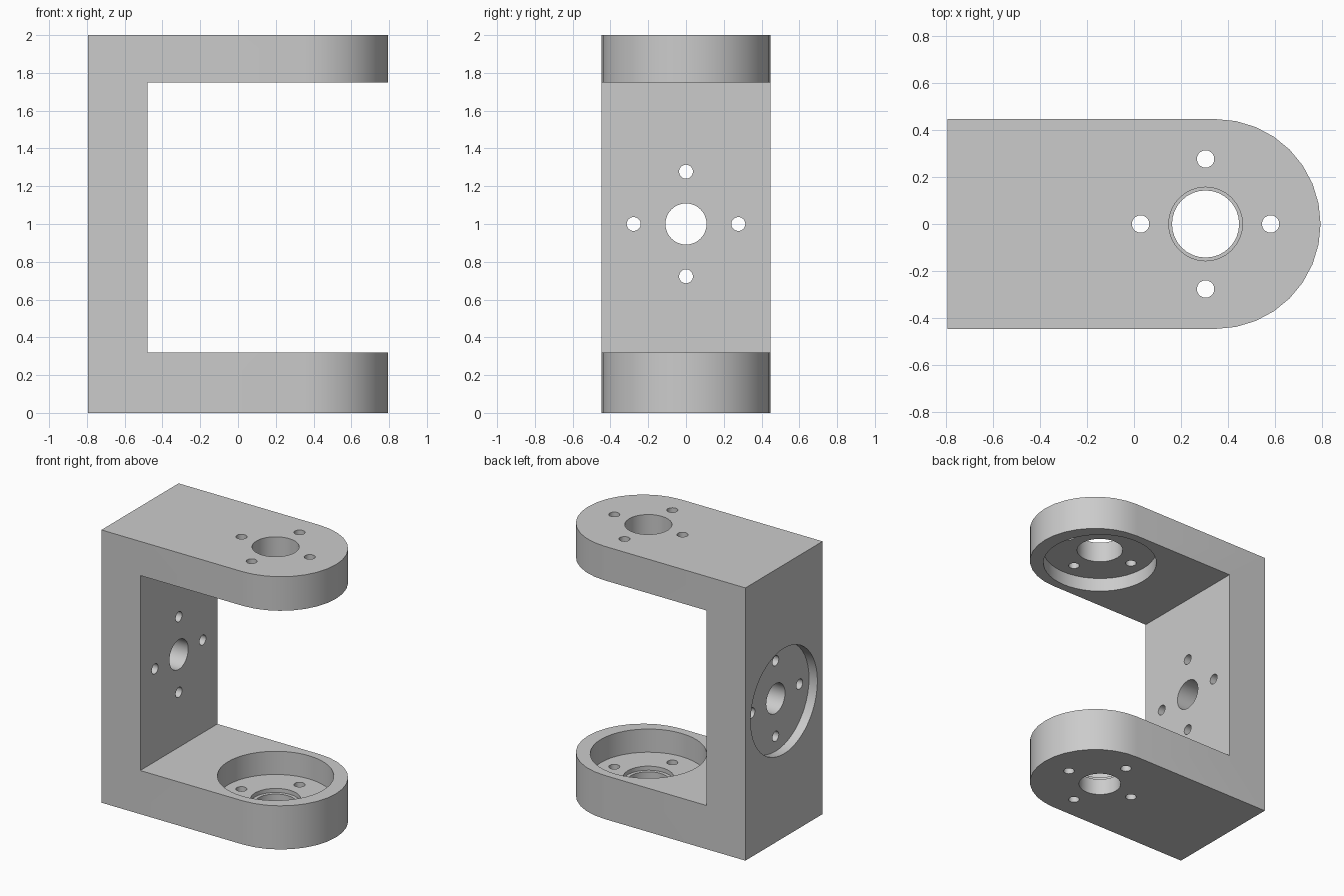
import bpy
import bmesh
import math
from mathutils import Matrix

cube = bpy.data.objects.get("Cube")
if cube:
    bpy.data.objects.remove(cube, do_unlink=True)

HALF_X, HALF_Y, HEIGHT = 0.795, 0.447, 2.0
WALL_X, LOW_Z, HIGH_Z = -0.48, 0.32, 1.75   # inner faces of the bracket
HUB_X, MID_Z = 0.305, 1.0                   # centres of the hole patterns
BOLT_OFFSET, BOLT_R = 0.277, 0.037
POCKET_R = 0.387

grey = bpy.data.materials.new("grey_metal")
grey.use_nodes = True
colour = (0.6, 0.6, 0.6, 1)
grey.diffuse_color = colour
grey.node_tree.nodes["Principled BSDF"].inputs["Base Color"].default_value = colour


def add_object(name, bm):
    mesh = bpy.data.meshes.new(name)
    bmesh.ops.recalc_face_normals(bm, faces=bm.faces)
    bm.to_mesh(mesh)
    bm.free()
    mesh.materials.append(grey)
    obj = bpy.data.objects.new(name, mesh)
    bpy.context.collection.objects.link(obj)
    return obj


cutters = []


def cut_cylinder(name, radius, start, end, axis="Z", u=0.0, v=0.0, sides=32):
    """Cylinder cutter: (u, v) is (x, y) along Z, or (y, z) along X."""
    bm = bmesh.new()
    bmesh.ops.create_cone(bm, cap_ends=True, segments=sides, radius1=radius,
                          radius2=radius, depth=end - start)
    mid = (start + end) / 2
    if axis == "Z":
        place = Matrix.Translation((u, v, mid))
    else:
        place = Matrix.Translation((mid, u, v)) @ Matrix.Rotation(math.pi / 2, 4, "Y")
    bm.transform(place)
    cutters.append(add_object(name, bm))


# Solid block with one rounded end
arc_x = HALF_X - HALF_Y
outline = [(-HALF_X, HALF_Y), (-HALF_X, -HALF_Y)]
for i in range(17):
    a = math.pi * (i / 16 - 0.5)
    outline.append((arc_x + HALF_Y * math.cos(a), HALF_Y * math.sin(a)))
bm = bmesh.new()
base = bm.faces.new([bm.verts.new((x, y, 0)) for x, y in outline])
top = bmesh.ops.extrude_face_region(bm, geom=[base])["geom"]
bmesh.ops.translate(bm, vec=(0, 0, HEIGHT),
                    verts=[g for g in top if isinstance(g, bmesh.types.BMVert)])
bracket = add_object("bracket", bm)

# Open gap between the two arms
bm = bmesh.new()
bmesh.ops.create_cube(bm, size=1)
bm.transform(Matrix.Translation(((WALL_X + 1) / 2, 0, (LOW_Z + HIGH_Z) / 2))
             @ Matrix.Diagonal((1 - WALL_X, 2, HIGH_Z - LOW_Z, 1)))
cutters.append(add_object("gap_cutter", bm))

# Round pockets in the arms and in the back wall
cut_cylinder("lower_pocket", POCKET_R, 0.15, 0.6, u=HUB_X, sides=48)
cut_cylinder("upper_pocket", POCKET_R, 1.5, 1.85, u=HUB_X, sides=48)
cut_cylinder("back_pocket", POCKET_R, -1, -HALF_X + 0.068, "X", 0, MID_Z, sides=48)

# Centre holes, the lower one stepped
cut_cylinder("lower_step", 0.168, 0.12, 0.4, u=HUB_X)
cut_cylinder("lower_hole", 0.143, -0.2, 0.5, u=HUB_X)
cut_cylinder("upper_hole", 0.157, 1.6, 2.2, u=HUB_X)
cut_cylinder("back_hole", 0.109, -1, 0, "X", 0, MID_Z)

# Four bolt holes around each centre
for i in range(4):
    du = BOLT_OFFSET * round(math.cos(i * math.pi / 2))
    dv = BOLT_OFFSET * round(math.sin(i * math.pi / 2))
    cut_cylinder("arm_bolt_hole", BOLT_R, -0.2, 2.2, "Z", HUB_X + du, dv, 20)
    cut_cylinder("back_bolt_hole", BOLT_R, -1, 0, "X", du, MID_Z + dv, 20)

# Apply every cut, then drop the cutters
for cutter in cutters:
    mod = bracket.modifiers.new(cutter.name, "BOOLEAN")
    mod.operation = "DIFFERENCE"
    mod.solver = "EXACT"
    mod.object = cutter
bpy.context.view_layer.update()
graph = bpy.context.evaluated_depsgraph_get()
result = bpy.data.meshes.new_from_object(bracket.evaluated_get(graph))
bracket.modifiers.clear()
bracket.data = result
for cutter in cutters:
    bpy.data.objects.remove(cutter, do_unlink=True)

# Smooth the round walls, keep the rims sharp
bpy.ops.object.select_all(action="DESELECT")
bracket.select_set(True)
bpy.context.view_layer.objects.active = bracket
bpy.ops.object.shade_smooth_by_angle(angle=math.radians(30))
